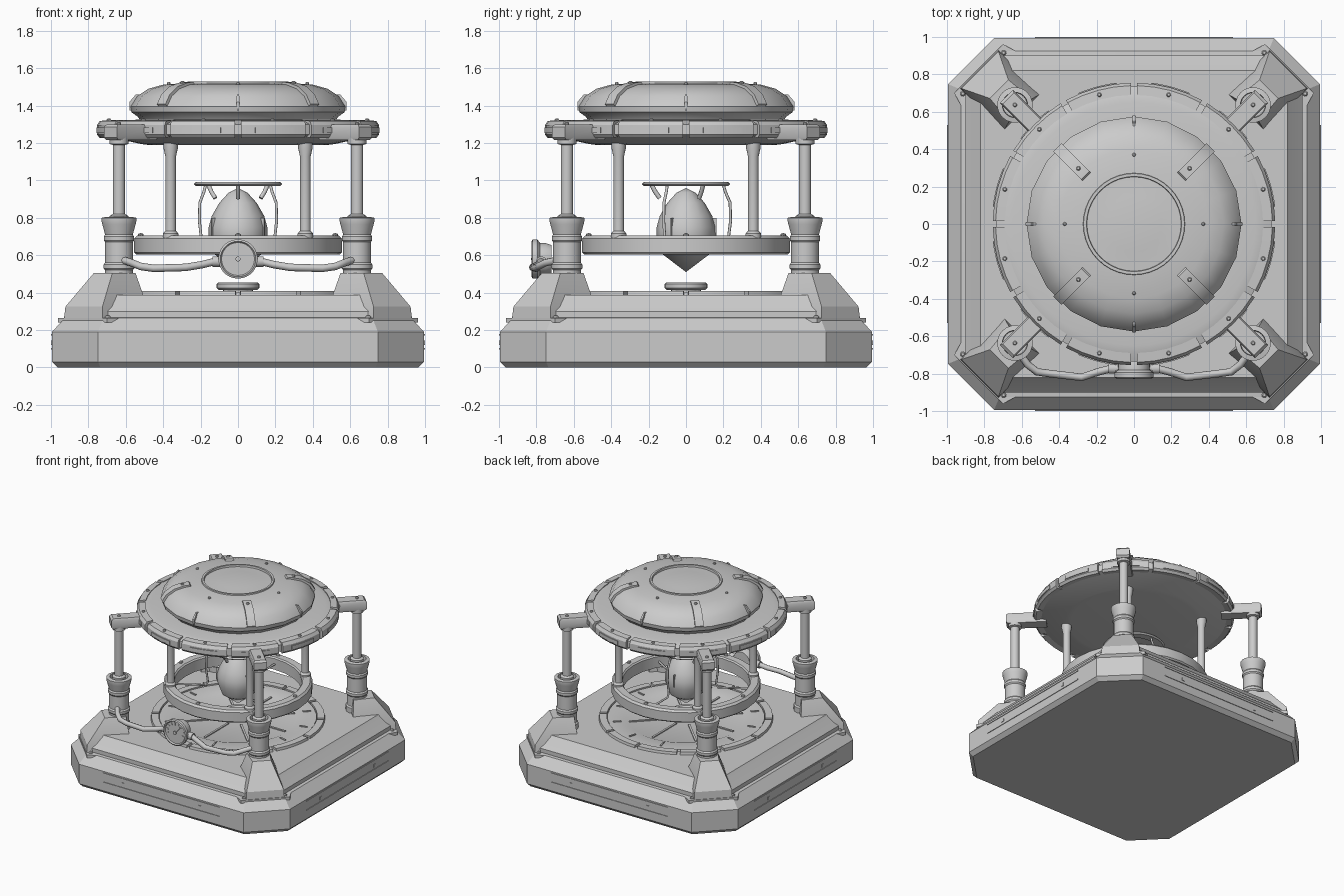
import bpy, bmesh, math
from mathutils import Vector, Matrix

if "Cube" in bpy.data.objects:
    bpy.data.objects.remove(bpy.data.objects["Cube"])

TAU = 2 * math.pi
DIAG = [math.radians(a) for a in (45, 135, 225, 315)]
AXES = [math.radians(a) for a in (0, 90, 180, 270)]
grey = bpy.data.materials.new("grey metal")
grey.diffuse_color = (0.6, 0.6, 0.6, 1)
grey.use_nodes = True
grey.node_tree.nodes["Principled BSDF"].inputs["Base Color"].default_value = grey.diffuse_color


def finish(name, bm):
    bmesh.ops.remove_doubles(bm, verts=bm.verts, dist=1e-5)
    bmesh.ops.recalc_face_normals(bm, faces=bm.faces)
    me = bpy.data.meshes.new(name)
    bm.to_mesh(me)
    bm.free()
    me.materials.append(grey)
    ob = bpy.data.objects.new(name, me)
    bpy.context.collection.objects.link(ob)
    return ob


def loft(name, loops, cap=True):
    """Skin a list of equal-length point loops."""
    bm = bmesh.new()
    rows = [[bm.verts.new(p) for p in lp] for lp in loops]
    n = len(rows[0])
    for a, b in zip(rows, rows[1:]):
        for i in range(n):
            bm.faces.new((a[i], a[(i + 1) % n], b[(i + 1) % n], b[i]))
    if cap:
        bm.faces.new(rows[0])
        bm.faces.new(rows[-1])
    return finish(name, bm)


def lathe(name, prof, seg=24, closed=False, at=(0, 0, 0)):
    """Revolve (radius, height) points around z."""
    bm = bmesh.new()
    rows = []
    for r, z in prof:
        if r == 0:
            rows.append([bm.verts.new((0, 0, z))] * seg)
        else:
            rows.append([bm.verts.new((r * math.cos(TAU * i / seg), r * math.sin(TAU * i / seg), z))
                         for i in range(seg)])
    pairs = list(zip(rows, rows[1:])) + ([(rows[-1], rows[0])] if closed else [])
    for a, b in pairs:
        for i in range(seg):
            j = (i + 1) % seg
            f = list(dict.fromkeys((a[i], a[j], b[j], b[i])))
            bm.faces.new(f)
    ob = finish(name, bm)
    ob.location = at
    return ob


def arc(name, prof, a0, a1, steps=4):
    """Revolve a closed cross-section through part of a turn."""
    angs = [a0 + (a1 - a0) * i / steps for i in range(steps + 1)]
    return loft(name, [[(r * math.cos(a), r * math.sin(a), z) for r, z in prof] for a in angs])


def rect(r0, r1, w, z, w1=None):
    w1 = w if w1 is None else w1
    return [(r0, -w, z), (r1, -w1, z), (r1, w1, z), (r0, w, z)]


def box(name, x0, x1, w, z0, z1):
    return loft(name, [rect(x0, x1, w, z0), rect(x0, x1, w, z1)])


def ringed(ob, angles):
    """Rotate a part to the first angle and copy it to the others."""
    base = ob.location.copy()
    for k, a in enumerate(angles):
        o = ob if k == 0 else ob.copy()
        if k:
            bpy.context.collection.objects.link(o)
        o.location = Matrix.Rotation(a, 3, 'Z') @ base
        o.rotation_euler.z = a


def bolt(name, r, z, angles, size=0.012):
    ringed(lathe(name, [(size, -0.01), (size, 0.006), (size * 0.6, 0.012), (0, 0.013)], 8, at=(r, 0, z)), angles)


def tube(name, pts, rad):
    cu = bpy.data.curves.new(name, 'CURVE')
    cu.dimensions = '3D'
    cu.bevel_depth, cu.bevel_resolution, cu.use_fill_caps = rad, 2, True
    sp = cu.splines.new('POLY')
    sp.points.add(len(pts) - 1)
    for p, c in zip(sp.points, pts):
        p.co = (*c, 1)
    cu.materials.append(grey)
    ob = bpy.data.objects.new(name, cu)
    bpy.context.collection.objects.link(ob)
    return ob


# Base: stacked chamfered-square sections
def octagon(h, z):
    e = 0.75 - 0.414 * (1 - h)
    return [(h, -e, z), (h, e, z), (e, h, z), (-e, h, z), (-h, e, z), (-h, -e, z), (-e, -h, z), (e, -h, z)]


loft("base", [octagon(h, z) for h, z in ((0.965, 0), (0.995, 0.03), (0.995, 0.19), (0.925, 0.265),
     (0.9, 0.268), (0.9, 0.3), (0.83, 0.375), (0.82, 0.388))])

# Side trim strips and bolts
for z in (0.1, 0.175):
    ringed(box("side_strip", 0.99, 1.0, 0.53, z - 0.004, z + 0.004), AXES)
for y in (-0.35, 0.35):
    o = box("side_bolt", 0.985, 1.0, 0.012, 0.12, 0.144)
    o.location.y = y
    ringed(o, AXES)

# Floor ring, inner floor disc and pedestal
for k in range(12):
    a = TAU * k / 12
    arc("floor_ring_plate", [(0.59, 0.38), (0.65, 0.38), (0.645, 0.408), (0.59, 0.408)], a + 0.02, a + TAU / 12 - 0.02)
lathe("floor_disc", [(0.59, 0.385), (0.585, 0.4), (0.46, 0.4), (0.44, 0.392), (0, 0.392)], 36)
ringed(box("floor_rib", 0.13, 0.43, 0.008, 0.385, 0.4), [TAU * k / 8 for k in range(8)])
ringed(box("floor_tick", 0.49, 0.55, 0.006, 0.39, 0.408), [TAU * (k + .5) / 12 for k in range(12)])
lathe("pedestal", [(0, 0.39), (0.08, 0.39), (0.08, 0.415), (0.105, 0.415), (0.115, 0.425), (0.115, 0.445),
                   (0.105, 0.455), (0.08, 0.455), (0.07, 0.44), (0, 0.44)], 24)

# Corner feet
ringed(loft("corner_pad", [rect(0.98, 1.175, 0.24, 0.24, 0.185), rect(0.98, 1.175, 0.24, 0.265, 0.185)]), DIAG)
ringed(loft("corner_foot", [rect(0.84, 1.17, 0.16, 0.26, 0.145), rect(0.84, 1.165, 0.155, 0.325, 0.14),
                            rect(0.86, 1.02, 0.085, 0.505, 0.07)]), DIAG)
bolt("pad_bolt", 1.15, 0.265, [a + s * 0.135 for a in DIAG for s in (-1, 1)], 0.014)

# Corner columns with collars, rods and arms
ringed(lathe("column", [(0, 0.38), (0.085, 0.38), (0.085, 0.43), (0.075, 0.44), (0.075, 0.52), (0.084, 0.53),
       (0.084, 0.55), (0.075, 0.56), (0.075, 0.67), (0.082, 0.68), (0.082, 0.7), (0.075, 0.71), (0.09, 0.765),
       (0.095, 0.785), (0.095, 0.8), (0.068, 0.805), (0.065, 0.775), (0, 0.775)], 20, at=(0.9, 0, 0)), DIAG)
ringed(lathe("rod", [(0, 0.77), (0.05, 0.77), (0.05, 0.81), (0.033, 0.82), (0.033, 1.19), (0.05, 1.195),
                     (0.05, 1.23), (0, 1.23)], 16, at=(0.9, 0, 0)), DIAG)
ringed(loft("arm", [rect(0.66, 0.95, 0.045, 1.215), rect(0.66, 0.965, 0.05, 1.23), rect(0.66, 0.965, 0.05, 1.285),
                    rect(0.66, 0.95, 0.042, 1.3)]), DIAG)
bolt("arm_bolt", 0.9, 1.3, DIAG)

# Middle ring with four pillars
lathe("middle_ring", [(0.545, 0.605), (0.555, 0.615), (0.555, 0.69), (0.54, 0.705), (0.485, 0.705),
                      (0.475, 0.695), (0.475, 0.605)], 28, True)
ringed(lathe("pillar", [(0.042, 0.69), (0.042, 0.715), (0.029, 0.73), (0.029, 1.13), (0.038, 1.17),
                        (0.038, 1.21)], 16, at=(0.509, 0, 0)), DIAG)
bolt("ring_bolt", 0.52, 0.705, AXES, 0.015)

# Suspended core with halo, claws and prongs
lathe("core", [(0, 0.51), (0.125, 0.605), (0.158, 0.69), (0.157, 0.75), (0.14, 0.81), (0.1, 0.88),
               (0.05, 0.935), (0, 0.96)], 12)
lathe("halo", [(0.225, 0.97), (0.236, 0.98), (0.225, 0.992), (0.165, 0.992), (0.155, 0.98), (0.165, 0.97)], 32, True)
THIRDS = [math.radians(a) for a in (90, 210, 330)]
ringed(tube("claw", [(0.2, 0, 0.975), (0.21, 0, 0.94), (0.236, 0, 0.88), (0.238, 0, 0.78), (0.225, 0, 0.68),
                     (0.24, 0, 0.65), (0.49, 0, 0.65)], 0.008), THIRDS)
ringed(tube("prong", [(0.185, 0, 0.98), (0.165, 0, 0.94), (0.14, 0, 0.905)], 0.012), [a + TAU / 6 for a in THIRDS])
ringed(box("core_fin", 0.13, 0.163, 0.004, 0.7, 0.8), THIRDS)

# Roof: dished underside, rim and faceted dome
lathe("roof_disc", [(0, 1.205), (0.48, 1.19), (0.52, 1.195), (0.7, 1.235), (0.735, 1.245), (0.735, 1.3),
                    (0.69, 1.315), (0.65, 1.322), (0.52, 1.325)], 48)
lathe("dome", [(0.52, 1.315), (0.535, 1.34), (0.57, 1.365), (0.575, 1.395), (0.54, 1.45), (0.48, 1.49),
               (0.4, 1.512), (0.265, 1.522), (0.26, 1.515), (0.25, 1.515), (0.15, 1.525), (0, 1.53)], 20)
lathe("dome_cap_ring", [(0.25, 1.505), (0.254, 1.53), (0.27, 1.53), (0.275, 1.51)], 40)

# Twelve rim segments with outer panels and bolts
for k in range(12):
    a, b = TAU * k / 12 + 0.022, TAU * (k + 1) / 12 - 0.022
    arc("rim_segment", [(0.69, 1.235), (0.74, 1.228), (0.755, 1.245), (0.755, 1.295), (0.74, 1.318), (0.69, 1.322)], a, b)
    arc("rim_panel", [(0.75, 1.253), (0.761, 1.253), (0.761, 1.283), (0.75, 1.283)], a + 0.1, b - 0.1)
bolt("rim_bolt", 0.715, 1.319, [TAU * (k + .5) / 12 for k in range(12)])

# Dome straps, fins and bolts
strap = [(0.36, 1.512), (0.4, 1.51), (0.48, 1.488), (0.54, 1.446), (0.572, 1.395)]
ringed(loft("dome_strap", [[(r - 0.015, -0.032, z - 0.015), (r + 0.008, -0.032, z + 0.014),
                            (r + 0.008, 0.032, z + 0.014), (r - 0.015, 0.032, z - 0.015)] for r, z in strap]), DIAG)
bolt("strap_bolt", 0.42, 1.519, DIAG)
ringed(loft("dome_fin", [rect(0.54, 0.58, 0.004, 1.375), rect(0.54, 0.58, 0.009, 1.42),
                         rect(0.51, 0.546, 0.006, 1.46)]), AXES)
bolt("dome_bolt", 0.37, 1.514, AXES, 0.01)

# Front gauge: body turned to face forward, needle and ticks on the dial
turn = (math.pi / 2, 0, 0)
spot = Vector((0, -0.72, 0.58))
parts = [lathe("gauge", [(0, 0), (0.075, 0), (0.085, 0.03), (0.085, 0.06), (0.105, 0.075), (0.105, 0.1),
                         (0.095, 0.105), (0.088, 0.095), (0, 0.095)], 28),
         lathe("gauge_hub", [(0.014, 0.09), (0.014, 0.106), (0, 0.108)], 10)]
needle = box("gauge_needle", 0, 0.07, 0.004, 0.094, 0.101)
needle.data.transform(Matrix.Rotation(math.radians(50), 4, 'Z'))
parts.append(needle)
for k in range(9):
    t = box("gauge_tick", 0.062, 0.082, 0.003, 0.093, 0.099)
    t.data.transform(Matrix.Rotation(math.radians(-10 + 25 * k), 4, 'Z'))
    parts.append(t)
for o in parts:
    o.rotation_euler, o.location = turn, spot

# Pipes from the gauge to the front columns
for s in (-1, 1):
    tube("pipe", [(s * x, y, z) for x, y, z in ((0.07, -0.77, 0.57), (0.13, -0.775, 0.565), (0.19, -0.79, 0.55),
         (0.28, -0.82, 0.535), (0.45, -0.8, 0.53), (0.52, -0.79, 0.54), (0.57, -0.75, 0.56), (0.62, -0.68, 0.575))], 0.02)
    o = lathe("pipe_joint", [(0, -0.02), (0.028, -0.02), (0.028, 0.02), (0, 0.02)], 14, at=(s * 0.115, -0.773, 0.566))
    o.rotation_euler.y = math.pi / 2

# Smooth shading with sharp edges kept
bpy.ops.object.select_all(action='DESELECT')
seen = set()
for o in bpy.context.scene.objects:
    if o.type == 'MESH' and o.data.name not in seen:
        seen.add(o.data.name)
        o.select_set(True)
        bpy.context.view_layer.objects.active = o
bpy.ops.object.shade_smooth_by_angle(angle=math.radians(30))
